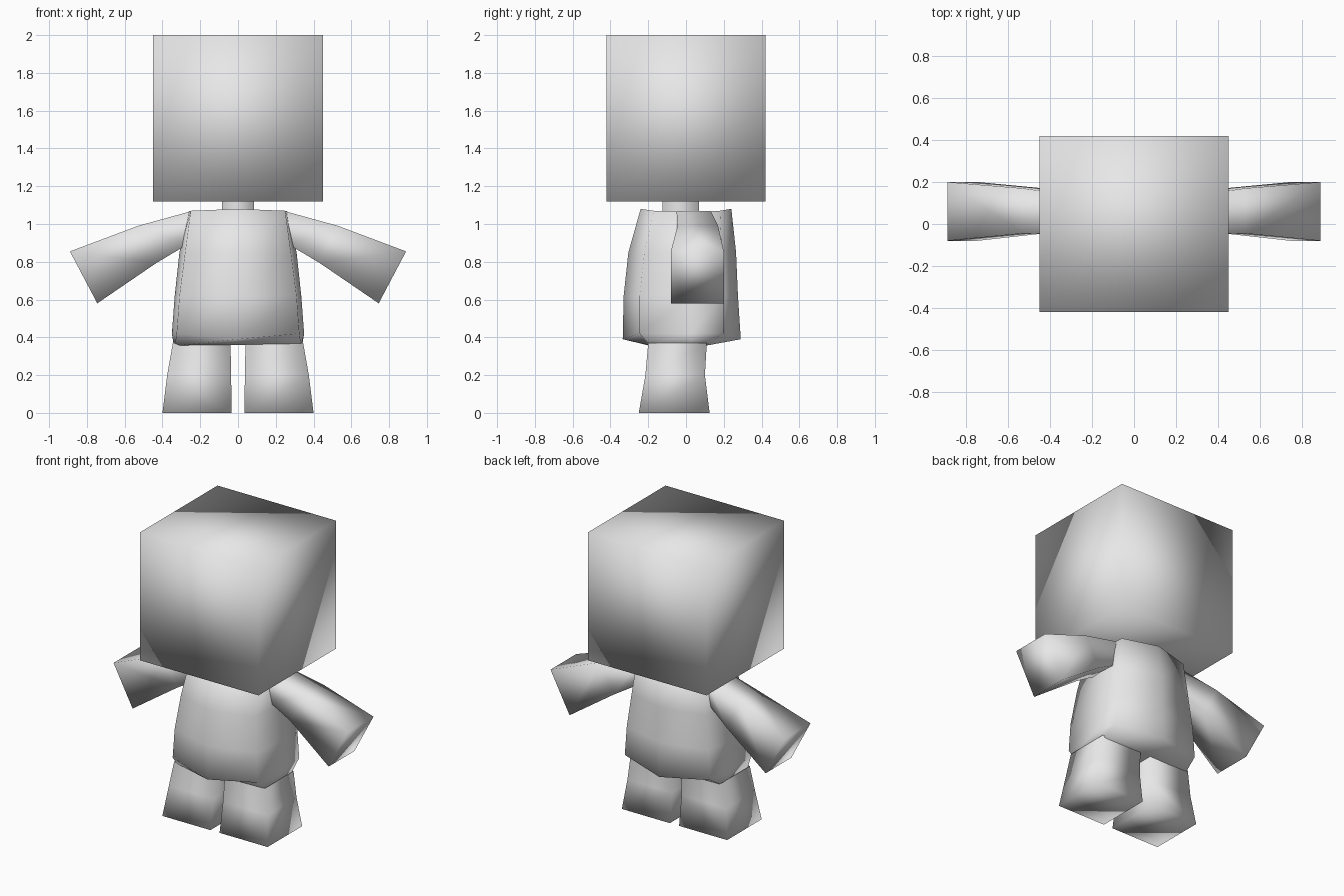
import bpy, bmesh

if "Cube" in bpy.data.objects:
    bpy.data.objects.remove(bpy.data.objects["Cube"])

grey = bpy.data.materials.new("soft grey")
grey.diffuse_color = (0.8, 0.8, 0.8, 1)
grey.use_nodes = True
grey.node_tree.nodes["Principled BSDF"].inputs["Base Color"].default_value = grey.diffuse_color


def loft(name, rings, cap_start=True, cap_end=True):
    """Skin a stack of equal-length rings and shade it smooth."""
    bm = bmesh.new()
    loops = [[bm.verts.new(p) for p in ring] for ring in rings]
    n = len(loops[0])
    for a, b in zip(loops, loops[1:]):
        for i in range(n):
            j = (i + 1) % n
            bm.faces.new((a[i], a[j], b[j], b[i]))
    if cap_start:
        bm.faces.new(loops[0][::-1])
    if cap_end:
        bm.faces.new(loops[-1])
    bmesh.ops.recalc_face_normals(bm, faces=bm.faces)
    for f in bm.faces:
        f.smooth = True
    me = bpy.data.meshes.new(name)
    bm.to_mesh(me)
    bm.free()
    me.materials.append(grey)
    ob = bpy.data.objects.new(name, me)
    bpy.context.collection.objects.link(ob)
    return ob


def rect(x0, x1, y0, y1, z):
    return [(x0, y0, z), (x1, y0, z), (x1, y1, z), (x0, y1, z)]


def octagon(z, zc, front, back, corner_x, corner_front, corner_back, side_x):
    """Torso section: z at corners and sides, zc at the centre front and back."""
    return [(0, front, zc), (corner_x, corner_front, z), (side_x, 0.03, z),
            (corner_x, corner_back, z), (0, back, zc), (-corner_x, corner_back, z),
            (-side_x, 0.03, z), (-corner_x, corner_front, z)]


# Head and neck
loft("head", [rect(-0.45, 0.45, -0.42, 0.42, 1.12), rect(-0.45, 0.45, -0.42, 0.42, 2.0)])
loft("neck", [rect(-0.085, 0.085, -0.125, 0.07, 1.07),
              rect(-0.085, 0.085, -0.125, 0.07, 1.125)], False, False)

# Torso, from the underside up to the shoulders
loft("torso", [
    octagon(0.355, 0.36, -0.20, 0.12, 0.335, -0.19, 0.10, 0.34),
    octagon(0.42, 0.39, -0.335, 0.29, 0.325, -0.245, 0.20, 0.35),
    octagon(0.62, 0.62, -0.33, 0.275, 0.31, -0.245, 0.20, 0.335),
    octagon(0.85, 0.85, -0.305, 0.265, 0.28, -0.22, 0.19, 0.31),
    octagon(1.07, 1.08, -0.24, 0.24, 0.25, -0.17, 0.18, 0.26),
])


def arm_ring(top, bottom, front, back):
    (xt, zt), (xb, zb) = top, bottom
    return [(xt, front, zt), (xt, back, zt), (xb, back, zb), (xb, front, zb)]


for s, side in ((-1, "left"), (1, "right")):
    # Arm, widening towards the hand
    arm = [arm_ring((0.24, 1.07), (0.27, 0.89), -0.05, 0.13),
           arm_ring((0.53, 0.99), (0.43, 0.795), -0.045, 0.17),
           arm_ring((0.89, 0.855), (0.745, 0.58), -0.08, 0.20)]
    loft(side + "_arm", [[(s * x, y, z) for x, y, z in r] for r in arm], False, True)
    # Leg, flaring towards the foot
    leg = [rect(0.035, 0.40, -0.25, 0.125, 0),
           rect(0.036, 0.375, -0.215, 0.10, 0.2),
           rect(0.04, 0.345, -0.20, 0.11, 0.37)]
    loft(side + "_leg", [[(s * x, y, z) for x, y, z in r] for r in leg], True, False)
